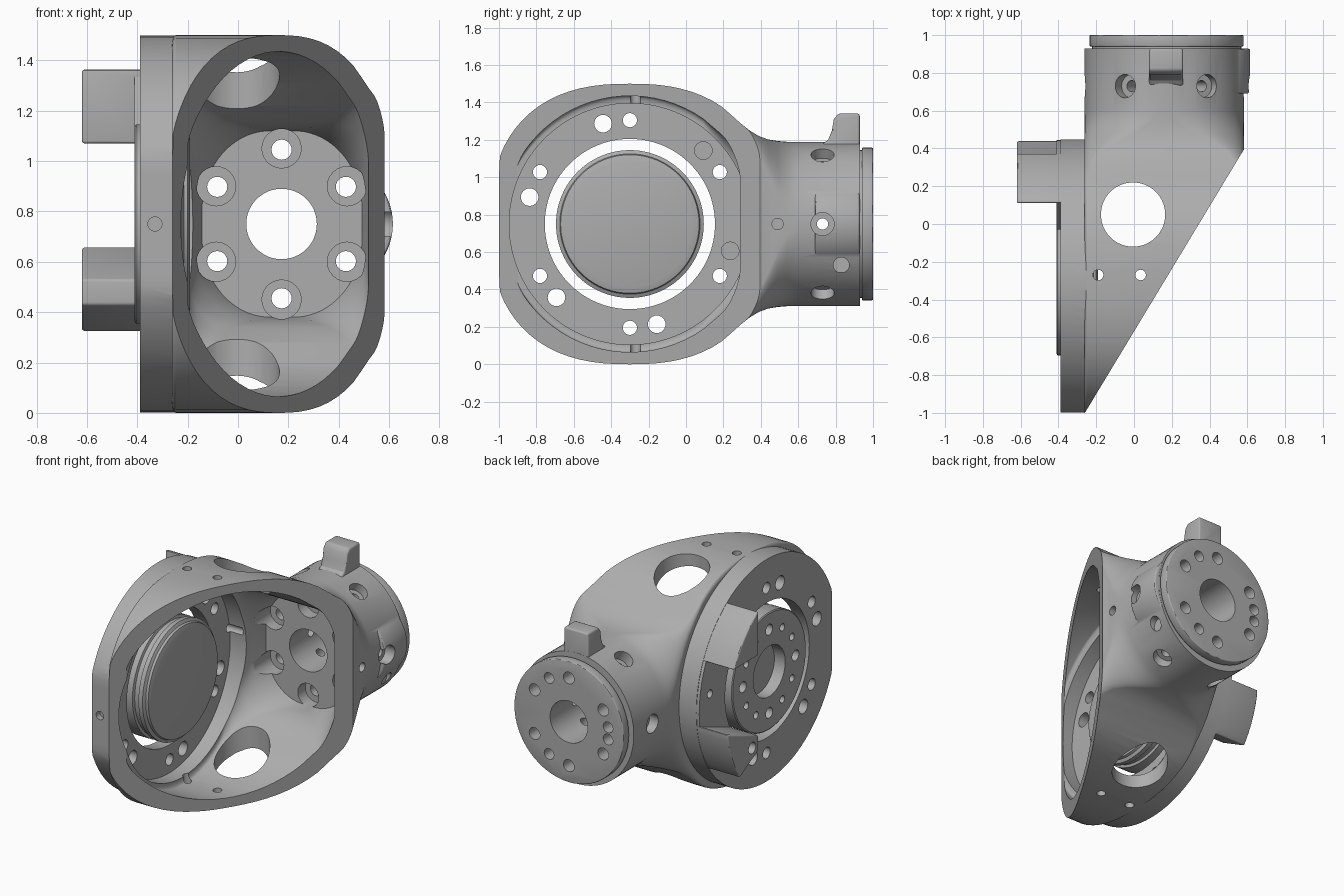
import bpy, bmesh
from math import sin, cos, pi, radians
from mathutils import Vector

cube = bpy.data.objects.get("Cube")
if cube:
    bpy.data.objects.remove(cube)

grey = bpy.data.materials.new("cast_grey")
grey.use_nodes = True
colour = (0.42, 0.42, 0.42, 1)
grey.diffuse_color = colour
grey.node_tree.nodes["Principled BSDF"].inputs["Base Color"].default_value = colour

NECK_X, MID_Z, RING_Y = 0.173, 0.75, -0.3   # neck axis, mid height, big ring axis


def loft(name, rings, bevel=0):
    """Skin a closed solid through rings of equal point count."""
    bm = bmesh.new()
    rows = [[bm.verts.new(p) for p in ring] for ring in rings]
    n = len(rows[0])
    for a, b in zip(rows, rows[1:]):
        for i in range(n):
            j = (i + 1) % n
            bm.faces.new((a[i], a[j], b[j], b[i]))
    bm.faces.new(rows[0][::-1])
    bm.faces.new(rows[-1])
    bmesh.ops.recalc_face_normals(bm, faces=bm.faces)
    if bevel:
        sharp = [e for e in bm.edges if e.calc_face_angle() > radians(40)]
        bmesh.ops.bevel(bm, geom=sharp, offset=bevel, segments=3, profile=0.5, affect='EDGES')
    mesh = bpy.data.meshes.new(name)
    bm.to_mesh(mesh)
    bm.free()
    mesh.materials.append(grey)
    ob = bpy.data.objects.new(name, mesh)
    bpy.context.collection.objects.link(ob)
    return ob


def rod(name, start, end, r, n=24, bevel=0):
    """Cylinder between two points."""
    start, end = Vector(start), Vector(end)
    q = (end - start).to_track_quat('Z', 'Y')
    circle = [q @ Vector((r * cos(2 * pi * i / n), r * sin(2 * pi * i / n), 0)) for i in range(n)]
    return loft(name, [[p + c for c in circle] for p in (start, end)], bevel)


def prism(name, axis, pts, a, b, bevel=0):
    """Extrude a 2D outline along an axis."""
    def put(p, d):
        v = list(p)
        v.insert(axis, d)
        return Vector(v)
    return loft(name, [[put(p, d) for p in pts] for d in (a, b)], bevel)


def combine(target, tool, op):
    mod = target.modifiers.new("combine", 'BOOLEAN')
    mod.operation, mod.solver, mod.object = op, 'EXACT', tool
    bpy.context.view_layer.objects.active = target
    bpy.ops.object.modifier_apply(modifier=mod.name)
    bpy.data.objects.remove(tool)


def cut(target, tool):
    combine(target, tool, 'DIFFERENCE')


def add(target, tool):
    combine(target, tool, 'UNION')


def section(y, hx, hz, f, cx=0.16):
    """Rounded rectangle across the neck axis; f=1 is an ellipse."""
    pts = []
    for q, (sx, sz) in enumerate(((1, 1), (-1, 1), (-1, -1), (1, -1))):
        for k in range(17):
            t = (q + k / 17 + 0.5 / 17) * pi / 2
            pts.append(Vector((cx + sx * hx * (1 - f) + f * hx * cos(t), y,
                               MID_Z + sz * hz * (1 - f) + f * hz * sin(t))))
    return pts


def body_height(y, p=2.45):
    """Half height of the slightly squared round body."""
    return 0.75 * (1 - (abs(y - RING_Y) / 0.75) ** p) ** (1 / p)


def ring_point(x, r, deg):
    return (x, RING_Y + r * cos(radians(deg)), MID_Z + r * sin(radians(deg)))


def neck_point(y, r, deg):
    return (NECK_X + r * cos(radians(deg)), y, MID_Z + r * sin(radians(deg)))


def arc(r, a, b, n=16):
    return [ring_point(0, r, a + (b - a) * i / n)[1:] for i in range(n + 1)]


# Outer shell: round body flowing into the neck
rings = [section(-1, 0.422, 0.26, 0.04)]
for i in range(25):
    y = RING_Y + 0.695 * sin(radians(-90 + 135 * i / 24))
    rings.append(section(y, 0.422, body_height(y), 0.04))
for y, hz, f in ((0.24, 0.585, 0.05), (0.29, 0.54, 0.08), (0.34, 0.5, 0.13), (0.39, 0.47, 0.24),
                 (0.44, 0.452, 0.45), (0.49, 0.444, 0.7), (0.54, 0.44, 0.9), (0.6, 0.44, 1), (0.93, 0.44, 1)):
    rings.append(section(y, 0.422, hz, f))
housing = loft("housing", rings)

# Round side plate, flattened at the front
plate = [(max(y, -0.999), z) for y, z in arc(0.748, 0, 360, 96)[:-1]]
add(housing, prism("side_plate", 0, plate, -0.39, -0.24))

# Neck flange, top tab and side pad
add(housing, rod("flange_step", (NECK_X, 0.9, MID_Z), (NECK_X, 0.945, MID_Z), 0.395, 64))
add(housing, rod("flange", (NECK_X, 0.94, MID_Z), (NECK_X, 1, MID_Z), 0.408, 64, 0.006))
tab = [(0.73, 1.1), (0.73, 1.18), (0.76, 1.2), (0.78, 1.25), (0.79, 1.31), (0.815, 1.34),
       (0.929, 1.34), (0.929, 1.1)]
add(housing, prism("top_tab", 0, tab, 0.08, 0.26, 0.012))
add(housing, rod("side_pad", (0.365, 0.69, MID_Z), (0.365, 0.929, MID_Z), 0.25, 64, 0.012))

# Hollow inside, with the slanted opening
rings = []
for i in range(25):
    t = radians(-80 + 115 * i / 24)
    rings.append(section(RING_Y + 0.685 * sin(t), 0.36, 0.685 * cos(t), 0.06))
for y, hx, hz, f, cx in ((0.2, 0.36, 0.47, 0.2, 0.16), (0.3, 0.355, 0.41, 0.45, 0.163),
                         (0.38, 0.34, 0.385, 0.7, 0.17), (0.5, 0.318, 0.37, 0.85, 0.175)):
    rings.append(section(y, hx, hz, f, cx))
cut(housing, loft("cavity", rings))
cut(housing, rod("plate_recess", (-0.3, RING_Y, MID_Z), (-0.1, RING_Y, MID_Z), 0.645, 96))
wedge = [(-0.381, -1.2), (0.7, 0.59), (1.3, 0.59), (1.3, -1.2)]
cut(housing, prism("slant", 2, wedge, -0.2, 1.7))

# Outer bracket: curved web with two stop blocks
web = arc(0.745, -34, 55) + arc(0.47, 55, -34)
add(housing, prism("bracket_web", 0, web, -0.41, -0.33))
upper = [(0.11, 1.07), (0.375, 1.07)] + arc(0.746, 26, 55, 8) + [(0.11, 1.365)]
lower = [(0.11, 0.43)] + arc(0.746, -35, -7, 8) + [(0.11, 0.53)]
for outline in (upper, lower):
    add(housing, prism("stop_block", 0, outline, -0.62, -0.33, 0.01))

# Plate bore and bolt circle
cut(housing, rod("plate_bore", (-0.7, RING_Y, MID_Z), (-0.1, RING_Y, MID_Z), 0.455, 96))
for k in range(6):
    cut(housing, rod("bolt", ring_point(-0.7, 0.555, 30 + 60 * k), ring_point(-0.2, 0.555, 30 + 60 * k), 0.038))
    deg = 45 + 60 * k
    depth = -0.37 if deg in (45, 345) else -0.7
    cut(housing, rod("bolt", ring_point(depth, 0.555, deg), ring_point(-0.2, 0.555, deg), 0.047))
cut(housing, rod("pin_hole", ring_point(-0.5, 0.637, 8), ring_point(-0.2, 0.637, 8), 0.027))

# Neck: bore, scalloped bolt seats, radial screw holes
cut(housing, rod("neck_bore", (NECK_X, 0.3, MID_Z), (NECK_X, 1.2, MID_Z), 0.14, 48))
for k in range(6):
    deg = 30 + 60 * k
    cut(housing, rod("seat", neck_point(0.4, 0.3, deg), neck_point(0.58, 0.3, deg), 0.078))
    cut(housing, rod("bolt", neck_point(0.4, 0.295, deg), neck_point(1.2, 0.295, deg), 0.04))
    deg = 60 * k
    cut(housing, rod("screw", neck_point(0.73, 0.05, deg), neck_point(0.73, 0.6, deg), 0.03))
    cut(housing, rod("counterbore", neck_point(0.73, 0.37, deg), neck_point(0.73, 0.6, deg), 0.062))
for deg in (60, 172, 188, 300):
    cut(housing, rod("blind", neck_point(0.9, 0.295, deg), neck_point(1.1, 0.295, deg), 0.036))

# Top and bottom windows, small drilled holes
cut(housing, rod("window", (-0.005, 0.05, -0.2), (-0.005, 0.05, 1.7), 0.17, 64))
for x in (-0.19, 0.035):
    cut(housing, rod("drill", (x, -0.27, -0.2), (x, -0.27, 1.7), 0.028))
cut(housing, rod("front_drill", (-0.33, -1.2, MID_Z), (-0.33, -0.96, MID_Z), 0.028))
cut(housing, rod("side_drill", (0.5, 0.49, MID_Z), (0.8, 0.49, MID_Z), 0.03))
cut(housing, rod("side_drill", (0.5, 0.83, 0.53), (0.8, 0.83, 0.53), 0.042))

# Floating drive disc inside the plate bore
profile = ((-0.41, 0.388), (-0.405, 0.395), (-0.3, 0.395), (-0.295, 0.378), (-0.26, 0.378),
           (-0.255, 0.395), (-0.225, 0.395), (-0.215, 0.375), (-0.2, 0.37), (-0.19, 0.335))
disc = loft("drive_disc", [[Vector(ring_point(x, r, 360 * i / 96)) for i in range(96)] for x, r in profile])
cut(disc, rod("disc_recess", (-0.5, RING_Y, MID_Z), (-0.33, RING_Y, MID_Z), 0.17, 48))
for k in range(12):
    r = 0.036 if k % 3 == 0 else 0.024
    cut(disc, rod("disc_hole", ring_point(-0.5, 0.28, 30 * k), ring_point(-0.35, 0.28, 30 * k), r))

# Smooth shading with crisp edges
for ob in (housing, disc):
    bpy.ops.object.select_all(action='DESELECT')
    ob.select_set(True)
    bpy.context.view_layer.objects.active = ob
    bpy.ops.object.shade_smooth_by_angle(angle=radians(30))
